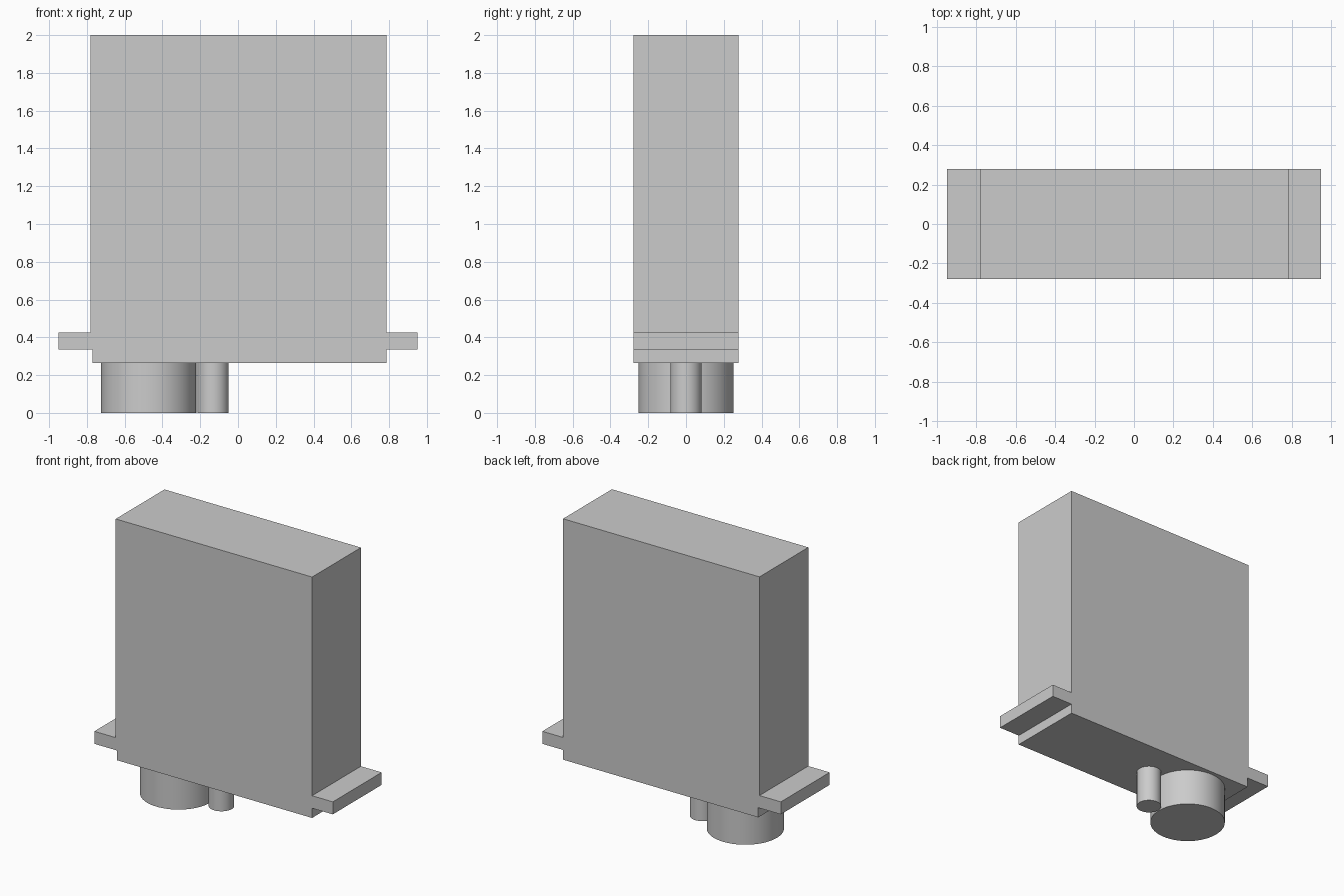
import bpy, bmesh

if "Cube" in bpy.data.objects:
    bpy.data.objects.remove(bpy.data.objects["Cube"])

HALF_DEPTH = 0.278


def extrude_profile(name, points):
    """Closed x-z outline extruded through the full depth."""
    bm = bmesh.new()
    face = bm.faces.new([bm.verts.new((x, -HALF_DEPTH, z)) for x, z in points])
    result = bmesh.ops.extrude_face_region(bm, geom=[face])
    moved = [v for v in result["geom"] if isinstance(v, bmesh.types.BMVert)]
    bmesh.ops.translate(bm, verts=moved, vec=(0, 2 * HALF_DEPTH, 0))
    bmesh.ops.recalc_face_normals(bm, faces=bm.faces)
    mesh = bpy.data.meshes.new(name)
    bm.to_mesh(mesh)
    bm.free()
    obj = bpy.data.objects.new(name, mesh)
    bpy.context.collection.objects.link(obj)
    return obj


def add_cylinder(name, x, radius, height, sides):
    """Upright cylinder standing on z = 0."""
    bpy.ops.mesh.primitive_cylinder_add(
        vertices=sides, radius=radius, depth=height, location=(x, 0, height / 2))
    obj = bpy.context.object
    obj.name = name
    bpy.ops.object.shade_smooth_by_angle()
    return obj


# Case with a mounting flange on each side
extrude_profile("case_with_flanges", [
    (-0.77, 0.265), (0.785, 0.265),
    (0.785, 0.335), (0.95, 0.335), (0.95, 0.425), (0.785, 0.425),
    (0.785, 2.0), (-0.78, 2.0),
    (-0.78, 0.425), (-0.95, 0.425), (-0.95, 0.335), (-0.77, 0.335),
])

# Round gear housing and the small post beside it
add_cylinder("gear_housing", -0.473, 0.252, 0.265, 64)
add_cylinder("small_post", -0.132, 0.083, 0.265, 48)
